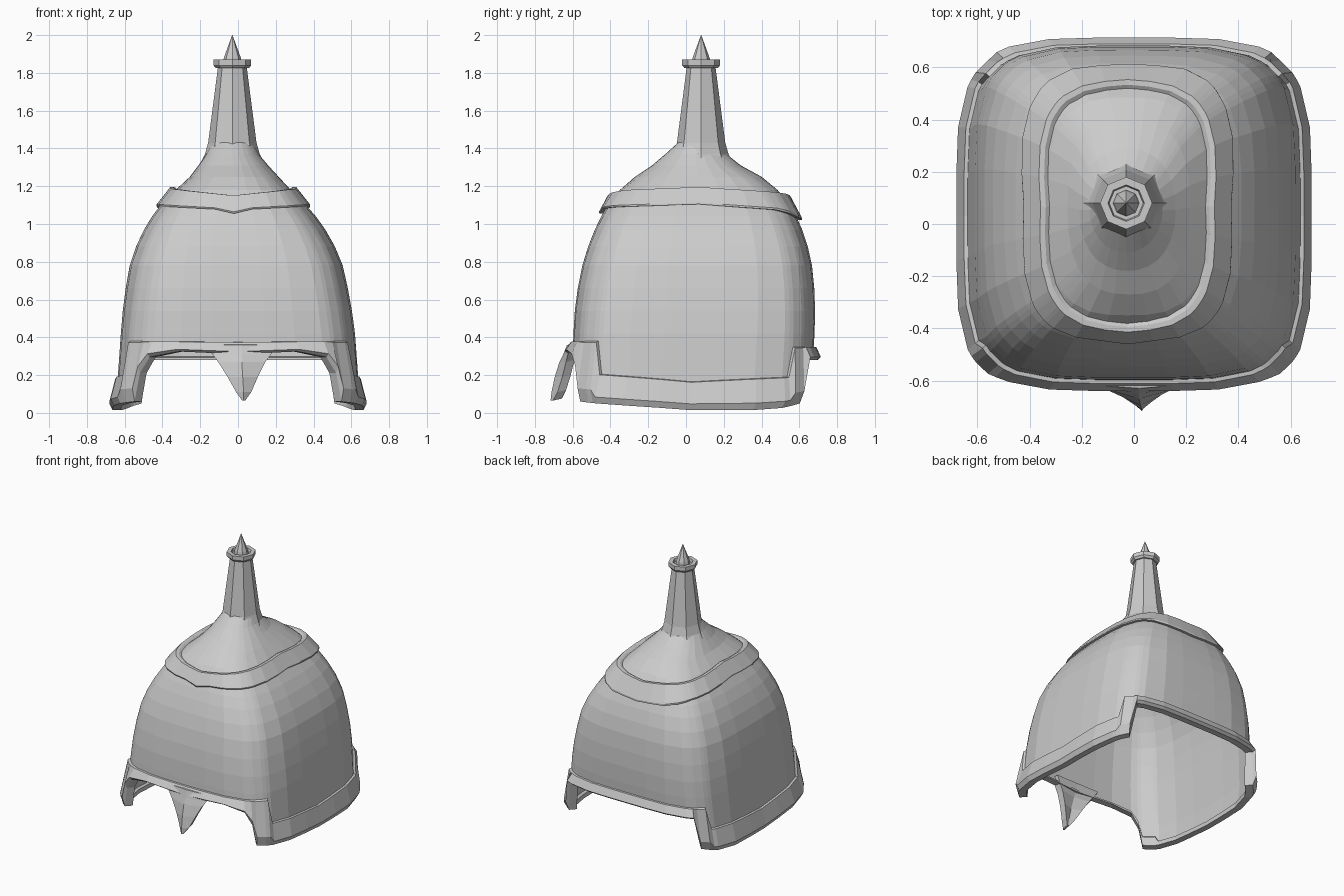
import bpy, bmesh, math

if "Cube" in bpy.data.objects:
    bpy.data.objects.remove(bpy.data.objects["Cube"])

# Dome sections: z, centre x, half width, front y, back y, squareness
SECTIONS = [
    (0.00, 0, .640, -.60, .635, 4.8), (0.20, 0, .637, -.60, .665, 4.7),
    (0.40, 0, .622, -.597, .68, 4.5), (0.60, -.005, .60, -.585, .685, 4.3),
    (0.80, -.01, .56, -.545, .665, 4.1), (0.92, -.015, .51, -.505, .635, 3.9),
    (1.02, -.02, .45, -.46, .595, 3.7), (1.10, -.025, .385, -.415, .55, 3.5),
    (1.18, -.025, .305, -.35, .485, 3.1), (1.25, -.02, .235, -.27, .40, 2.6),
    (1.31, -.025, .185, -.18, .29, 2.2), (1.37, -.03, .14, -.11, .215, 2),
    (1.45, -.03, .10, -.02, .18, 2)]

# Angles measured away from the front/back axis, denser at the flap corners
STEPS = [0, 13, 26, 37, 40.5, 42.5, 47, 49, 51, 62, 76, 90]
AROUND = ([(a, 1, True) for a in STEPS] +
          [(a, 1, False) for a in STEPS[-2::-1]] +
          [(a, -1, False) for a in STEPS[1:]] +
          [(a, -1, True) for a in STEPS[-2:0:-1]])


def interp(table, v):
    """Linear interpolation in a table sorted by its first column."""
    if v <= table[0][0]:
        return table[0][1:]
    for p, q in zip(table, table[1:]):
        if v <= q[0]:
            t = (v - p[0]) / (q[0] - p[0])
            return [i + (j - i) * t for i, j in zip(p[1:], q[1:])]
    return table[-1][1:]


def dome_point(col, z, off=0.0, lift=0.0):
    a, side, front = col
    cx, hx, y0, y1, n = interp(SECTIONS, z)
    s, c = math.sin(math.radians(a)), math.cos(math.radians(a))
    r = (abs(s) ** n + abs(c) ** n) ** (-1 / n)
    x = (hx + off) * r * s * side
    y = ((y1 - y0) / 2 + off) * r * c * (-1 if front else 1)
    return (cx + x, (y0 + y1) / 2 + y, z + lift)


def pick(col, front, back):
    return interp(front if col[2] else back, col[0])[0]


def rim_low(col):
    return pick(col, [(0, .31), (26, .325), (37, .295), (40.5, .21), (42.5, .06), (55, .045), (90, .015)],
                [(0, .28), (40.5, .28), (42.5, .05), (55, .015), (90, .015)])


def rim_top(col):
    return pick(col, [(0, .375), (49, .38), (51, .205), (90, .165)],
                [(0, .35), (47, .35), (49, .19), (90, .165)])


def ring_low(col):
    return pick(col, [(0, 1.055), (13, 1.078), (42, 1.09), (90, 1.105)],
                [(0, 1.02), (26, 1.035), (47, 1.075), (90, 1.105)])


def ring_top(col):
    return pick(col, [(0, 1.135), (45, 1.165), (90, 1.18)],
                [(0, 1.13), (45, 1.155), (90, 1.18)])


def loft(name, rows, wrap_rows=False, wrap_cols=True, caps=False):
    """Skin a list of equally long point rows with quads."""
    bm = bmesh.new()
    vs = [[bm.verts.new(p) for p in row] for row in rows]
    nr, nc = len(rows), len(rows[0])
    for i in range(nr if wrap_rows else nr - 1):
        for j in range(nc if wrap_cols else nc - 1):
            k, l = (i + 1) % nr, (j + 1) % nc
            bm.faces.new((vs[i][j], vs[i][l], vs[k][l], vs[k][j]))
    if caps:
        bm.faces.new(vs[0])
        bm.faces.new(vs[-1])
    bmesh.ops.remove_doubles(bm, verts=bm.verts, dist=1e-5)
    bmesh.ops.recalc_face_normals(bm, faces=bm.faces)
    me = bpy.data.meshes.new(name)
    bm.to_mesh(me)
    bm.free()
    ob = bpy.data.objects.new(name, me)
    bpy.context.collection.objects.link(ob)
    return ob


def lathe(name, profile, x=-.03, y=.08, sides=8):
    rows = [[(x + r * math.cos(k * math.tau / sides),
              y + r * math.sin(k * math.tau / sides), z) for k in range(sides)]
            for r, z in profile]
    return loft(name, rows, caps=True)


# Helmet dome, its lower edge cut high at front and back
heights = [.42, .54, .66, .78, .88, .97, 1.04, 1.10, 1.18, 1.25, 1.31, 1.37, 1.44]
rows = [[dome_point(c, rim_low(c) + .01) for c in AROUND],
        [dome_point(c, rim_top(c)) for c in AROUND]]
rows += [[dome_point(c, z) for c in AROUND] for z in heights]
loft("helmet_dome", rows)

# Stepped rim band, flaring to a chamfered lip: share of band height, outward offset
rim = [(1, 0), (.98, .014), (.22, .042), (0, .025), (0, -.02), (.2, -.02), (.25, -.002)]
loft("rim_band", [[dome_point(c, rim_low(c) + (rim_top(c) - rim_low(c)) * t, off)
                   for c in AROUND] for t, off in rim], wrap_rows=True)

# Raised collar around the upper dome: share of height, offset, lift
collar = [(0, -.01, 0), (0, .018, 0), (.12, .026, 0), (1, .028, .016), (1, .008, .016), (1, -.015, 0)]
loft("crown_collar", [[dome_point(c, ring_low(c) + (ring_top(c) - ring_low(c)) * t, off, lift)
                       for c in AROUND] for t, off, lift in collar], wrap_rows=True)

# Nose guard: keeled plate tapering to a point (z, centre x, half width, edge y, keel y)
guard = [(.36, .02, .19, -.615, -.63), (.31, .02, .155, -.625, -.65),
         (.27, .02, .125, -.635, -.67), (.19, .025, .08, -.655, -.695),
         (.11, .03, .04, -.68, -.712), (.065, .03, .008, -.705, -.717)]
front = [[(cx - w, ye, z), (cx, yk, z), (cx + w, ye, z)] for z, cx, w, ye, yk in guard]
back = [[(cx + w * .95, ye + .045, z + .01), (cx, yk + .06, z + .01), (cx - w * .95, ye + .045, z + .01)]
        for z, cx, w, ye, yk in guard]
loft("nose_guard", [f + b for f, b in zip(front, back)], caps=True)

# Octagonal spire, ring and pointed finial
lathe("spire", [(.165, 1.33), (.145, 1.37), (.128, 1.43), (.075, 1.84)])
lathe("spire_ring", [(.088, 1.825), (.10, 1.84), (.10, 1.87), (.07, 1.87), (.065, 1.85)])
lathe("finial", [(.052, 1.84), (.045, 1.88), (.001, 2.0)])
